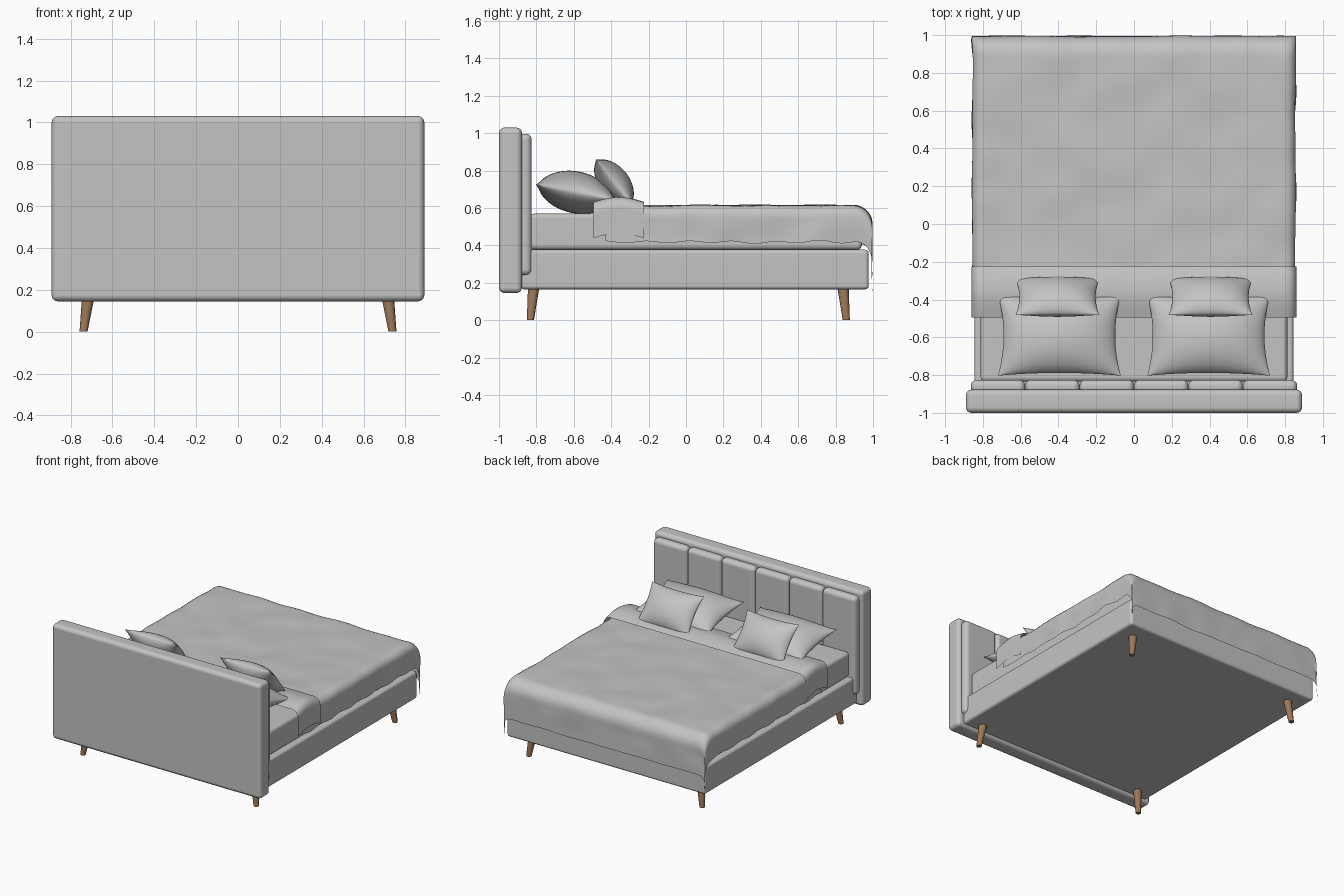
import bpy, bmesh, math
from mathutils import noise, Vector

if "Cube" in bpy.data.objects:
    bpy.data.objects.remove(bpy.data.objects["Cube"])


def material(name, rgb):
    m = bpy.data.materials.new(name)
    m.diffuse_color = (*rgb, 1)
    m.use_nodes = True
    m.node_tree.nodes["Principled BSDF"].inputs["Base Color"].default_value = m.diffuse_color
    return m


FABRIC = material("grey_fabric", (0.55, 0.55, 0.54))
WOOD = material("brown_wood", (0.34, 0.19, 0.095))


def finish(bm, name, mat, angle=40):
    bmesh.ops.recalc_face_normals(bm, faces=bm.faces)
    me = bpy.data.meshes.new(name)
    bm.to_mesh(me)
    bm.free()
    ob = bpy.data.objects.new(name, me)
    bpy.context.collection.objects.link(ob)
    me.materials.append(mat)
    bpy.ops.object.select_all(action='DESELECT')
    ob.select_set(True)
    bpy.context.view_layer.objects.active = ob
    bpy.ops.object.shade_smooth_by_angle(angle=math.radians(angle))
    return ob


def rounded_box(name, lo, hi, r, seg=4):
    bm = bmesh.new()
    bmesh.ops.create_cube(bm, size=1)
    for v in bm.verts:
        v.co = Vector([(a + b) / 2 + c * (b - a) for a, b, c in zip(lo, hi, v.co)])
    bmesh.ops.bevel(bm, geom=bm.edges[:], offset=r, segments=seg, profile=0.5, affect='EDGES')
    ob = finish(bm, name, FABRIC)
    ob.modifiers.new("normals", 'WEIGHTED_NORMAL')
    return ob


def bend(e, r):
    """Cloth running past an edge by e: returns (sideways, down)."""
    if e <= 0:
        return 0, 0
    q = r * math.pi / 2
    if e < q:
        return r * math.sin(e / r), r * (1 - math.cos(e / r))
    return r, r + e - q


def sheet(name, a, side, y0, flat_end, foot, top, arch, wave, nx=100, ny=90):
    """Cloth lying on the mattress, hanging at both sides and optionally the foot."""
    bm = bmesh.new()
    rows = []
    y1 = flat_end + foot
    for j in range(ny + 1):
        t = y0 + (y1 - y0) * j / ny
        dy, fz = bend(t - flat_end, 0.10)
        row = []
        for i in range(nx + 1):
            s = (2 * i / nx - 1) * (a + side)
            dx, dz = bend(abs(s) - a, 0.055)
            n = noise.noise(Vector((s * 5, t * 5, 1.7)))
            hang = min(1, dz / 0.15)
            x = math.copysign(min(abs(s), a) + dx + hang * wave * n * 1.2, s)
            y = min(t, flat_end) + dy + min(1, fz / 0.15) * wave * n * 0.5
            z = top - dz - fz + wave * 0.7 * n
            z += arch * math.sin(math.pi * j / ny)
            z += hang * wave * 0.5 * math.sin(t * 27 + s)
            row.append(bm.verts.new((x, y, z)))
        rows.append(row)
    for r0, r1 in zip(rows, rows[1:]):
        for i in range(nx):
            bm.faces.new((r0[i], r0[i + 1], r1[i + 1], r1[i]))
    ob = finish(bm, name, FABRIC, 80)
    return ob


def pillow(name, loc, w, l, h, tilt, n=28):
    """Two puffed faces meeting in a pinched seam."""
    bm = bmesh.new()
    for sign in (1, -1):
        g = []
        for j in range(n + 1):
            v = -math.cos(math.pi * j / n)
            row = []
            for i in range(n + 1):
                u = -math.cos(math.pi * i / n)
                puff = max(0, (1 - u * u) * (1 - v * v)) ** 0.6
                row.append(bm.verts.new((w * u * (1 - 0.09 * (1 - v * v)),
                                         l * v * (1 - 0.07 * (1 - u * u)), sign * h * puff)))
            g.append(row)
        for r0, r1 in zip(g, g[1:]):
            for i in range(n):
                bm.faces.new((r0[i], r0[i + 1], r1[i + 1], r1[i]))
    bmesh.ops.remove_doubles(bm, verts=bm.verts, dist=0.0003)
    ob = finish(bm, name, FABRIC, 50)
    ob.location = loc
    ob.rotation_euler = (math.radians(tilt), 0, 0)


# Headboard with six padded upright panels
rounded_box("headboard", (-0.89, -1.0, 0.145), (0.89, -0.877, 1.03), 0.03)
pw = 1.728 / 6
for k in range(6):
    x = -0.864 + k * pw
    rounded_box(f"headboard_panel_{k + 1}", (x, -0.90, 0.24), (x + pw, -0.825, 0.997), 0.032, 5)

# Upholstered base and mattress
rounded_box("bed_base", (-0.845, -0.885, 0.165), (0.845, 0.977, 0.377), 0.02)
rounded_box("mattress", (-0.812, -0.835, 0.377), (0.812, 0.94, 0.57), 0.025)

# Tapered, splayed legs
for sx in (-1, 1):
    for y, sy in ((-0.815, -1), (0.84, 1)):
        bm = bmesh.new()
        bmesh.ops.create_cone(bm, cap_ends=True, segments=24, radius1=0.019,
                              radius2=0.03, depth=0.17)
        for v in bm.verts:
            v.co.z += 0.085
            k = 1 - v.co.z / 0.17
            v.co.x += sx * (0.715 + 0.023 * k)
            v.co.y += y + sy * 0.017 * k
        finish(bm, f"leg_{'left' if sx < 0 else 'right'}_{'head' if sy < 0 else 'foot'}", WOOD)

# Blanket hanging over sides and foot, and its turned-down fold
sheet("blanket", 0.80, 0.225, -0.43, 0.895, 0.355, 0.613, 0, 0.012)
sheet("blanket_fold", 0.805, 0.225, -0.495, -0.225, 0, 0.632, 0.026, 0.003, 100, 16)

# Pillows
for side, sx in (("left", -1), ("right", 1)):
    pillow(f"large_pillow_{side}", (sx * 0.395, -0.59, 0.684), 0.325, 0.217, 0.112, -11)
    pillow(f"small_pillow_{side}", (sx * 0.405, -0.385, 0.74), 0.222, 0.155, 0.08, 129)
